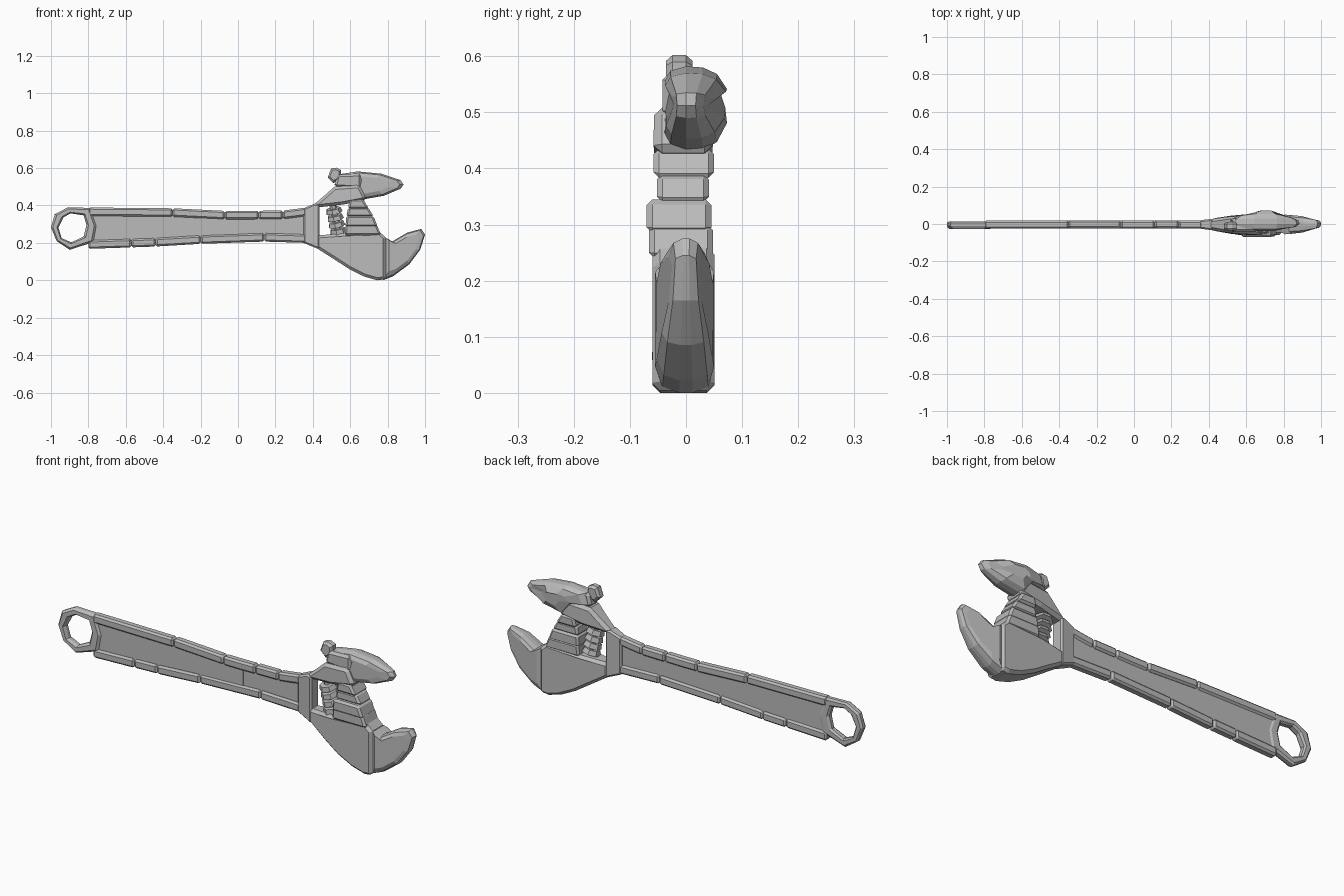
import bpy, bmesh
from mathutils import Vector, Matrix

if "Cube" in bpy.data.objects:
    bpy.data.objects.remove(bpy.data.objects["Cube"])

steel = bpy.data.materials.new("steel grey")
steel.use_nodes = True
STEEL = (0.5, 0.5, 0.5, 1)
steel.diffuse_color = STEEL
steel.node_tree.nodes["Principled BSDF"].inputs["Base Color"].default_value = STEEL


def finish(name, bm, bevel=0):
    bmesh.ops.recalc_face_normals(bm, faces=bm.faces)
    mesh = bpy.data.meshes.new(name)
    bm.to_mesh(mesh)
    bm.free()
    mesh.materials.append(steel)
    ob = bpy.data.objects.new(name, mesh)
    bpy.context.collection.objects.link(ob)
    if bevel:
        mod = ob.modifiers.new("worn edges", 'BEVEL')
        mod.width, mod.segments = bevel, 1
        mod.limit_method, mod.angle_limit = 'ANGLE', 0.9
    return ob


def interp(table, x):
    """Piecewise linear lookup."""
    if x <= table[0][0]:
        return table[0][1]
    for (a, u), (b, v) in zip(table, table[1:]):
        if x <= b:
            return u + (v - u) * (x - a) / (b - a)
    return table[-1][1]


def solid(name, outline, levels, taper=None, bevel=0):
    """Stack an x-z outline along y; each level is (y, scale about the centre)."""
    bm = bmesh.new()
    n = len(outline)
    cx = sum(p[0] for p in outline) / n
    cz = sum(p[1] for p in outline) / n
    rings = []
    for y, s in levels:
        ring = []
        for x, z in outline:
            px, pz = cx + (x - cx) * s, cz + (z - cz) * s
            k = interp(taper, x) if taper else 1
            ring.append(bm.verts.new((px, y * k, pz)))
        rings.append(ring)
    for a, b in zip(rings, rings[1:]):
        for i in range(n):
            j = (i + 1) % n
            bm.faces.new((a[i], a[j], b[j], b[i]))
    bm.faces.new(rings[0])
    bm.faces.new(rings[-1])
    return finish(name, bm, bevel)


def slab(name, outline, y0, y1, bevel=0.008, taper=None):
    return solid(name, outline, [(y0, 1), (y1, 1)], taper, bevel)


# Hanging ring at the end of the handle: outer and inner corner pairs
pairs = [((-1, .283), (-.96, .283)), ((-.98, .353), (-.932, .337)),
         ((-.91, .39), (-.895, .358)), ((-.79, .387), (-.825, .347)),
         ((-.755, .29), (-.81, .295)), ((-.77, .205), (-.825, .235)),
         ((-.90, .163), (-.89, .203)), ((-.97, .21), (-.943, .225))]
section = [(0, -.012), (.25, -.026), (.8, -.026), (1, -.012),
           (1, .006), (.8, .014), (.25, .014), (0, .006)]
bm = bmesh.new()
loops = []
for o, i in pairs:
    o, i = Vector(o), Vector(i)
    loops.append([bm.verts.new((o.lerp(i, t).x, y, o.lerp(i, t).y)) for t, y in section])
for k, a in enumerate(loops):
    b = loops[(k + 1) % len(loops)]
    for m in range(len(section)):
        q = (m + 1) % len(section)
        bm.faces.new((a[m], a[q], b[q], b[m]))
finish("hanging_ring", bm)

# Handle rails, each made of butted lengths
top_edge = [(-.9, .39), (-.35, .385), (-.05, .37), (.25, .373), (.37, .39)]
low_edge = [(-.9, .165), (-.45, .18), (-.2, .195), (.14, .207), (.37, .2)]


def rail(name, edge, width, breaks):
    for k, (a, b) in enumerate(zip(breaks, breaks[1:])):
        mid = (a + b) / 2
        xs = (a, mid, b)
        shape = [(x, interp(edge, x)) for x in xs]
        shape += [(x, interp(edge, x) - width) for x in reversed(xs)]
        shift = .002 * (k % 2)
        slab(f"{name}_{k + 1}", shape, -.025 + shift, .018 + shift, .009)


rail("upper_rail", top_edge, .045, [-.8, -.35, -.07, .11, .24, .365])
rail("lower_rail", low_edge, -.045, [-.8, -.57, -.44, -.2, .14, .365])

# Thin web between the rails
for k, (a, b) in enumerate([(-.78, -.56), (-.56, -.22), (-.22, .04), (.04, .37)]):
    shape = [(a, interp(top_edge, a) - .03), (b, interp(top_edge, b) - .03),
             (b, interp(low_edge, b) + .03), (a, interp(low_edge, a) + .03)]
    slab(f"handle_web_{k + 1}", shape, -.015 + .002 * (k % 2), .009, 0)

# Head frame around the adjusting screw, thickening away from the handle
swell = [(.35, .42), (.43, .6), (.52, .9), (.58, 1), (.8, 1), (.92, .7), (1, .35)]
slab("head_collar", [(.35, .2), (.435, .165), (.435, .405), (.41, .41), (.35, .385)],
     -.058, .048, .008, swell)
slab("upper_arm", [(.40, .40), (.47, .46), (.515, .5), (.65, .51), (.69, .43),
                   (.56, .405), (.43, .39)], -.058, .048, .015, swell)
slab("head_body", [(.42, .172), (.51, .115), (.595, .06), (.675, .02), (.745, 0), (.79, .006),
                   (.79, .23), (.755, .26), (.56, .25), (.42, .24)],
     -.06, .051, .014, swell)

# Fixed lower jaw, a rounded hook
jaw_taper = [(.79, 1), (.9, .85), (.96, .62), (1, .45)]
solid("lower_jaw", [(.775, .0), (.83, .022), (.915, .085), (.975, .165), (1, .245), (.98, .275),
                    (.905, .255), (.825, .208), (.775, .235)],
      [(-.055, .72), (-.042, .93), (-.012, 1), (.012, 1), (.04, .93), (.05, .72)], jaw_taper)

# Sliding column carrying the upper jaw, in stacked blocks
right_side = [(.24, .765), (.35, .722), (.43, .67), (.45, .66)]
left_side = [(.24, .57), (.35, .58), (.44, .6)]
blocks = [(.24, .30, -.066, .048), (.285, .345, -.07, .045),
          (.34, .39, -.052, .041), (.383, .435, -.058, .05)]
for k, (z0, z1, y0, y1) in enumerate(blocks):
    shape = [(interp(left_side, z0), z0), (interp(right_side, z0), z0),
             (interp(right_side, z1), z1), (interp(left_side, z1), z1)]
    slab(f"sliding_column_{k + 1}", shape, y0, y1, .01)

# Movable upper jaw: bulging at the back, tapering to its tip
solid("upper_jaw", [(.655, .43), (.78, .452), (.87, .49), (.885, .512), (.87, .535),
                    (.766, .57), (.64, .582), (.54, .567), (.515, .51), (.6, .5)],
      [(-.038, .6), (-.028, .88), (0, 1), (.03, .97), (.055, .8), (.073, .4)],
      [(.5, .75), (.62, 1), (.76, 1), (.89, .55)])
slab("jaw_root", [(.515, .5), (.66, .49), (.66, .57), (.53, .565)], -.042, .03, .012)

# Small knob on top of the jaw
solid("jaw_knob", [(.48, .55), (.498, .598), (.525, .602), (.55, .59), (.55, .54), (.51, .52)],
      [(-.036, .7), (-.024, 1), (0, 1), (.012, .7)])

# Adjusting screw: tilted axle with threaded discs
bottom, top = Vector((.54, -.005, .235)), Vector((.505, -.005, .405))
axis = top - bottom


def disc(bm, at, radius, depth, tilt):
    turn = axis.to_track_quat('Z', 'Y').to_matrix().to_4x4() @ Matrix.Rotation(tilt, 4, 'Y')
    bmesh.ops.create_cone(bm, cap_ends=True, segments=7, radius1=radius, radius2=radius * .85,
                          depth=depth, matrix=Matrix.Translation(at) @ turn)


bm = bmesh.new()
disc(bm, (bottom + top) / 2, .022, axis.length, 0)
for k in range(4):
    disc(bm, bottom + axis * (.18 + .21 * k), .046, .024, .25)
finish("adjusting_screw", bm)
